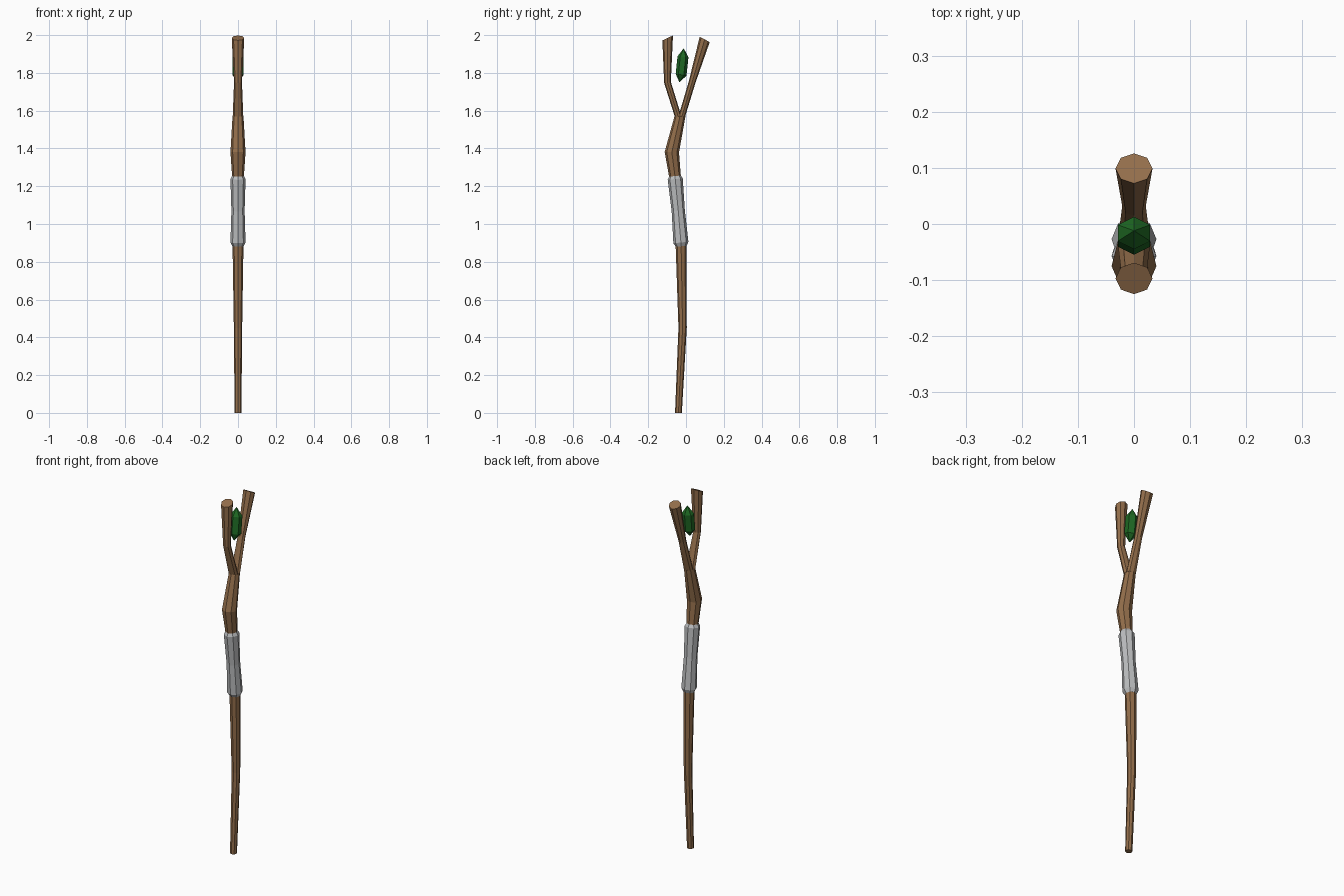
import bpy, bmesh, math
from mathutils import Vector

if "Cube" in bpy.data.objects:
    bpy.data.objects.remove(bpy.data.objects["Cube"])


def material(name, rgb):
    m = bpy.data.materials.new(name)
    m.diffuse_color = (*rgb, 1)
    m.use_nodes = True
    m.node_tree.nodes["Principled BSDF"].inputs["Base Color"].default_value = m.diffuse_color
    return m


wood = material("brown wood", (0.29, 0.155, 0.07))
wrap = material("grey wrap", (0.50, 0.51, 0.52))
green = material("green crystal", (0.013, 0.14, 0.017))


def tube(name, path, mat, sides=8, start=None, end=None, turn=0.0):
    """Faceted tube in the YZ plane; path rows are (y, z, x radius, in-plane radius)."""
    pts = [Vector((0, p[0], p[1])) for p in path]
    bm = bmesh.new()
    rings = []
    for i, (y, z, rx, ry) in enumerate(path):
        a = (pts[i] - pts[i - 1]).normalized() if i else Vector()
        b = (pts[i + 1] - pts[i]).normalized() if i < len(pts) - 1 else Vector()
        t = (a + b).normalized()
        if i == 0 and start:
            t = Vector((0, *start)).normalized()
        if i == len(pts) - 1 and end:
            t = Vector((0, *end)).normalized()
        side = Vector((0, t.z, -t.y))
        ring = []
        for k in range(sides):
            ang = turn + 2 * math.pi * k / sides
            ring.append(bm.verts.new(pts[i] + Vector((rx * math.cos(ang), 0, 0))
                                     + side * ry * math.sin(ang)))
        rings.append(ring)
    for lo, hi in zip(rings, rings[1:]):
        for k in range(sides):
            n = (k + 1) % sides
            bm.faces.new((lo[k], lo[n], hi[n], hi[k]))
    bm.faces.new(rings[0][::-1])
    bm.faces.new(rings[-1])
    bmesh.ops.remove_doubles(bm, verts=bm.verts, dist=0.0005)
    bmesh.ops.recalc_face_normals(bm, faces=bm.faces)
    me = bpy.data.meshes.new(name)
    bm.to_mesh(me)
    bm.free()
    me.materials.append(mat)
    ob = bpy.data.objects.new(name, me)
    bpy.context.collection.objects.link(ob)
    return ob


# crooked shaft, from the foot to the fork
tube("shaft", [(-0.040, 0.0, 0.018, 0.018), (-0.018, 0.45, 0.022, 0.022),
               (-0.026, 0.89, 0.029, 0.029), (-0.058, 1.25, 0.031, 0.031),
               (-0.075, 1.38, 0.040, 0.038), (-0.032, 1.57, 0.029, 0.029)],
     wood, start=(0, 1), end=(0, 1))

# hand grip with chamfered ends
tube("grip", [(-0.025, 0.882, 0.029, 0.029), (-0.027, 0.902, 0.040, 0.040),
              (-0.041, 1.07, 0.035, 0.035), (-0.057, 1.238, 0.040, 0.040),
              (-0.059, 1.256, 0.030, 0.030)], wrap)

# two fork branches with angled cut tops
tube("front_branch", [(-0.042, 1.57, 0.028, 0.018), (-0.098, 1.75, 0.021, 0.018),
                      (-0.097, 1.985, 0.033, 0.031)], wood,
     start=(0, 1), end=(-0.42, 0.9))
tube("back_branch", [(-0.022, 1.57, 0.028, 0.018), (0.032, 1.75, 0.021, 0.018),
                     (0.099, 1.977, 0.033, 0.030)], wood,
     start=(0, 1), end=(0.45, 0.88))

# floating six-sided crystal, pointed at both ends
tube("crystal", [(-0.035, 1.75, 0, 0), (-0.026, 1.79, 0.033, 0.029),
                 (-0.016, 1.885, 0.033, 0.029), (-0.012, 1.93, 0, 0)],
     green, sides=6, turn=math.pi / 6)
